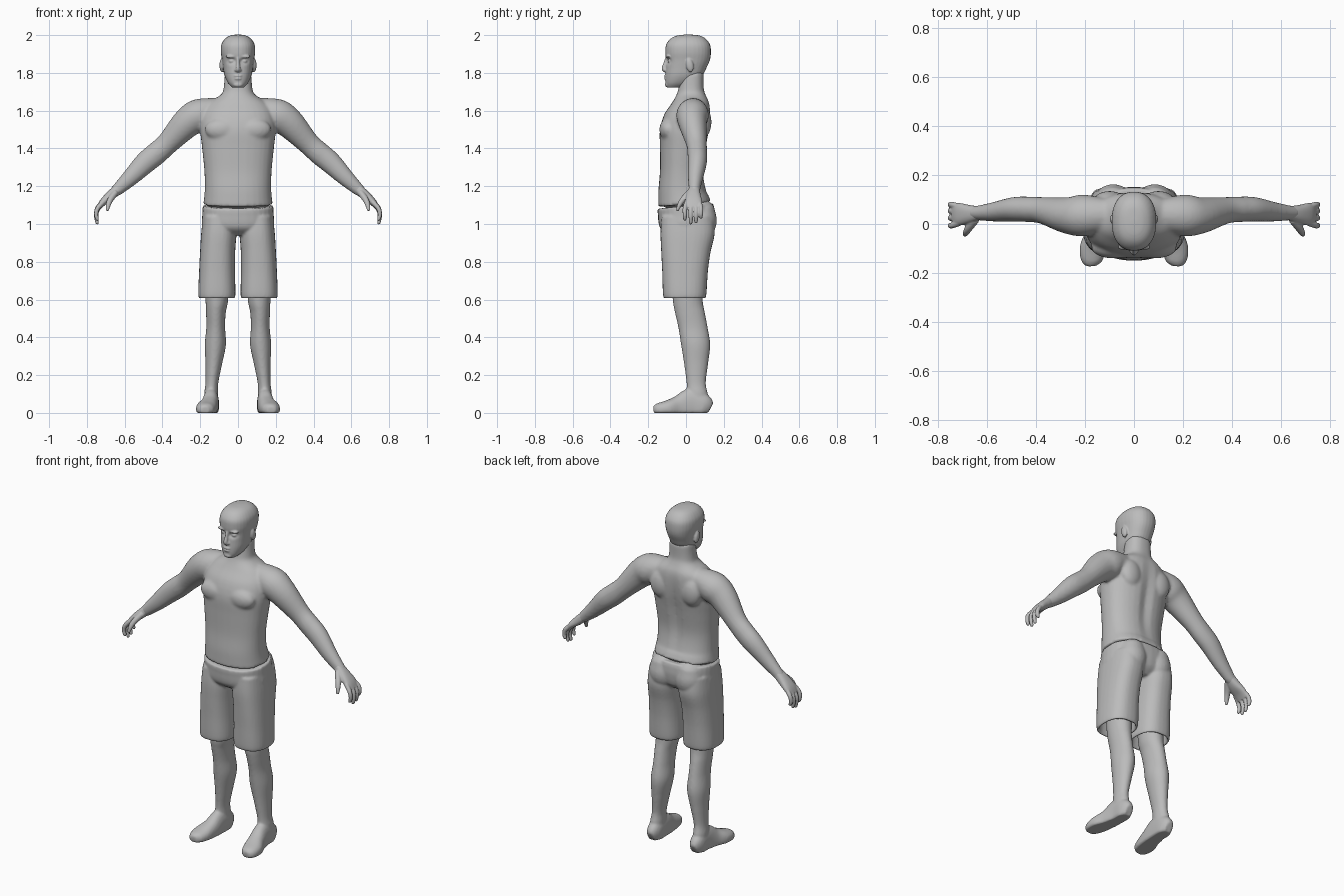
import bpy, bmesh, math
from mathutils import Vector, Matrix

cube = bpy.data.objects.get("Cube")
if cube:
    bpy.data.objects.remove(cube, do_unlink=True)

GREY = (0.5, 0.5, 0.5, 1)
grey = bpy.data.materials.new("plain grey")
grey.use_nodes = True
grey.diffuse_color = GREY
grey.node_tree.nodes["Principled BSDF"].inputs["Base Color"].default_value = GREY


def smooth_keys(keys, steps=5):
    """Run a smooth curve through every value of the key sections."""
    keys = [Vector(k) for k in keys]
    padded = [keys[0]] + keys + [keys[-1]]
    result = []
    for a, b, c, d in zip(padded, padded[1:], padded[2:], padded[3:]):
        for step in range(steps):
            t = step / steps
            result.append(b + (c - a) * (t / 2) + (a * 2 - b * 5 + c * 4 - d) * (t * t / 2)
                          + (b * 3 - a - c * 3 + d) * (t ** 3 / 2))
    return result + [keys[-1]]


def skin(bm, frames, power, sides=32):
    """Join superelliptic sections, each given as centre and two half axes."""
    loops = []
    for centre, u, v in frames:
        loop = []
        for i in range(sides):
            angle = math.tau * i / sides
            c, s = math.cos(angle), math.sin(angle)
            c = math.copysign(abs(c) ** (2 / power), c)
            s = math.copysign(abs(s) ** (2 / power), s)
            loop.append(bm.verts.new(centre + u * c + v * s))
        loops.append(loop)
    for low, high in zip(loops, loops[1:]):
        for i in range(sides):
            j = (i + 1) % sides
            bm.faces.new((low[i], low[j], high[j], high[i]))
    bm.faces.new(loops[0][::-1])
    bm.faces.new(loops[-1])


def stack(bm, keys, power=2.3):
    """Level sections: height, centre x, half width, front y, back y."""
    frames = []
    for z, x, half, front, back in smooth_keys(keys):
        frames.append((Vector((x, (front + back) / 2, z)),
                       Vector((half, 0, 0)), Vector((0, (back - front) / 2, 0))))
    skin(bm, frames, power)


def tube(bm, keys, side=(0, 1, 0), power=2.0):
    """Sections along a path: x, y, z, half width towards side, half thickness."""
    keys = smooth_keys(keys)
    points = [Vector(k[:3]) for k in keys]
    side = Vector(side)
    frames = []
    for i, key in enumerate(keys):
        along = (points[min(i + 1, len(keys) - 1)] - points[max(i - 1, 0)]).normalized()
        u = (side - along * side.dot(along)).normalized()
        frames.append((points[i], u * key[3], along.cross(u) * key[4]))
    skin(bm, frames, power)


def blob(bm, centre, size, tilt=0.0):
    matrix = Matrix.Translation(centre) @ Matrix.Rotation(tilt, 4, 'X') @ Matrix.Diagonal((*size, 1))
    bmesh.ops.create_uvsphere(bm, u_segments=24, v_segments=16, radius=1, matrix=matrix)


def mirror(bm):
    copy = bmesh.ops.duplicate(bm, geom=bm.verts[:] + bm.edges[:] + bm.faces[:])
    verts = [g for g in copy["geom"] if isinstance(g, bmesh.types.BMVert)]
    bmesh.ops.scale(bm, vec=(-1, 1, 1), verts=verts)


def bump(x, width):
    return math.exp(-(x / width) ** 2)


def finish(bm, name, voxel, passes):
    """Fuse the overlapping volumes into one soft skin."""
    bmesh.ops.recalc_face_normals(bm, faces=bm.faces[:])
    mesh = bpy.data.meshes.new(name)
    bm.to_mesh(mesh)
    bm.free()
    mesh.materials.append(grey)
    obj = bpy.data.objects.new(name, mesh)
    bpy.context.collection.objects.link(obj)
    remesh = obj.modifiers.new("fuse", 'REMESH')
    remesh.mode = 'VOXEL'
    remesh.voxel_size = voxel
    remesh.use_smooth_shade = True
    relax = obj.modifiers.new("relax", 'SMOOTH')
    relax.factor = 0.5
    relax.iterations = passes


# Torso, neck and arms
bm = bmesh.new()
tube(bm, [(.1, .04, 1.62, .06, .05), (.2, .035, 1.58, .085, .085), (.27, .035, 1.535, .075, .08),
          (.37, .055, 1.43, .055, .06), (.43, .06, 1.375, .052, .06), (.49, .06, 1.325, .05, .058),
          (.57, .05, 1.245, .04, .045), (.64, .045, 1.18, .03, .032), (.67, .045, 1.15, .03, .025)])
blob(bm, (.085, -.095, 1.5), (.09, .046, .06))
blob(bm, (.1, .095, 1.54), (.065, .04, .08))
mirror(bm)
stack(bm, [(1.105, 0, .184, -.147, .135), (1.18, 0, .176, -.146, .108), (1.28, 0, .178, -.138, .094),
           (1.4, 0, .19, -.138, .108), (1.5, 0, .2, -.138, .125), (1.58, 0, .19, -.115, .13),
           (1.64, 0, .155, -.075, .125), (1.685, 0, .09, -.05, .105), (1.72, 0, .076, -.04, .095),
           (1.8, 0, .07, -.03, .095)])
for v in bm.verts:
    x, y, z = v.co
    if z < 1.15:
        v.co.z += y * .1                                  # sloping waist
    if y > .05:
        v.co.y -= .016 * bump(x, .03) * bump(z - 1.4, .2)  # spine groove
blob(bm, (0, 0, 1.1), (.16, .11, .05))
finish(bm, "upper_body", .009, 4)

# Head with face and ears
bm = bmesh.new()
blob(bm, (.035, -.094, 1.886), (.032, .014, .008))
blob(bm, (.033, -.083, 1.862), (.016, .014, .01))
blob(bm, (.086, .02, 1.84), (.012, .02, .037), .2)
blob(bm, (.01, -.108, 1.815), (.009, .012, .008))
mirror(bm)
tube(bm, [(0, -.095, 1.885, .009, .012), (0, -.108, 1.85, .009, .012),
          (0, -.117, 1.822, .012, .012), (0, -.108, 1.808, .009, .009)], side=(1, 0, 0))
for z, width in ((1.784, .024), (1.769, .02)):
    blob(bm, (0, -.105, z), (width, .012, .006))
blob(bm, (0, -.096, 1.737), (.026, .016, .014))
start = len(bm.verts)
stack(bm, [(1.722, 0, .03, -.1, -.02), (1.745, 0, .052, -.108, .03), (1.785, 0, .071, -.109, .085),
           (1.83, 0, .079, -.106, .11), (1.87, 0, .085, -.106, .127), (1.91, 0, .091, -.109, .132),
           (1.95, 0, .088, -.105, .127), (1.982, 0, .068, -.08, .103), (1.998, 0, .04, -.045, .07),
           (2.003, 0, .01, .0, .02)])
bm.verts.ensure_lookup_table()
for v in bm.verts[start:]:
    x, y, z = v.co
    if y < -.03:
        v.co.y += .02 * bump(abs(x) - .033, .018) * bump(z - 1.863, .014)  # eye sockets
finish(bm, "head", .0045, 3)

# Hands
bm = bmesh.new()
tube(bm, [(.625, .045, 1.195, .026, .026), (.675, .04, 1.15, .038, .026),
          (.715, .04, 1.115, .046, .019), (.738, .04, 1.085, .042, .012)], power=2.4)
for y, lift in ((-.006, .02), (.025, 0), (.053, .006), (.079, .03)):
    tube(bm, [(.715, .04 + (y - .04) * .8, 1.115, .012, .013), (.744, y, 1.075 + lift / 3, .012, .012),
              (.751, y, 1.04 + lift / 2, .011, .011), (.745, y, 1.005 + lift, .009, .009),
              (.744, y, .998 + lift, .004, .004)])
tube(bm, [(.65, .02, 1.165, .02, .018), (.675, -.015, 1.13, .016, .016),
          (.687, -.035, 1.1, .012, .013), (.692, -.046, 1.07, .007, .008)])
mirror(bm)
finish(bm, "hands", .004, 3)

# Shorts with hollow legs
bm = bmesh.new()
stack(bm, [(1.04, .1, .085, -.13, .145), (.95, .102, .093, -.135, .152), (.85, .108, .093, -.131, .13),
           (.75, .111, .095, -.126, .116), (.62, .112, .098, -.121, .107), (.62, .112, .084, -.107, .093),
           (.75, .112, .08, -.105, .095)], power=2.5)
blob(bm, (.085, .08, 1.02), (.085, .083, .1))
mirror(bm)
stack(bm, [(1.096, 0, .187, -.15, .143), (1.05, 0, .189, -.149, .152), (.98, 0, .188, -.138, .14),
           (.94, 0, .13, -.09, .1)])
for v in bm.verts:
    if v.co.z > 1.07:
        v.co.z += v.co.y * .1
finish(bm, "shorts", .007, 3)

# Legs and feet
bm = bmesh.new()
tube(bm, [(.142, .128, .02, .022, .035), (.142, .095, .035, .04, .065), (.143, .03, .045, .042, .085),
          (.152, -.04, .03, .047, .062), (.168, -.1, .022, .054, .044), (.174, -.15, .016, .043, .034),
          (.174, -.172, .014, .02, .022)], side=(1, 0, 0), power=2.3)
for v in bm.verts:
    v.co.z = max(v.co.z, 0)   # flat sole
stack(bm, [(.78, .11, .07, -.08, .08), (.6, .112, .06, -.07, .088), (.53, .117, .052, -.058, .1),
           (.45, .118, .05, -.04, .115), (.36, .12, .056, -.026, .128), (.26, .128, .044, -.01, .117),
           (.16, .138, .034, .003, .105), (.1, .142, .037, .005, .115), (.03, .142, .036, .02, .12)], power=2)
mirror(bm)
finish(bm, "legs_and_feet", .007, 3)
